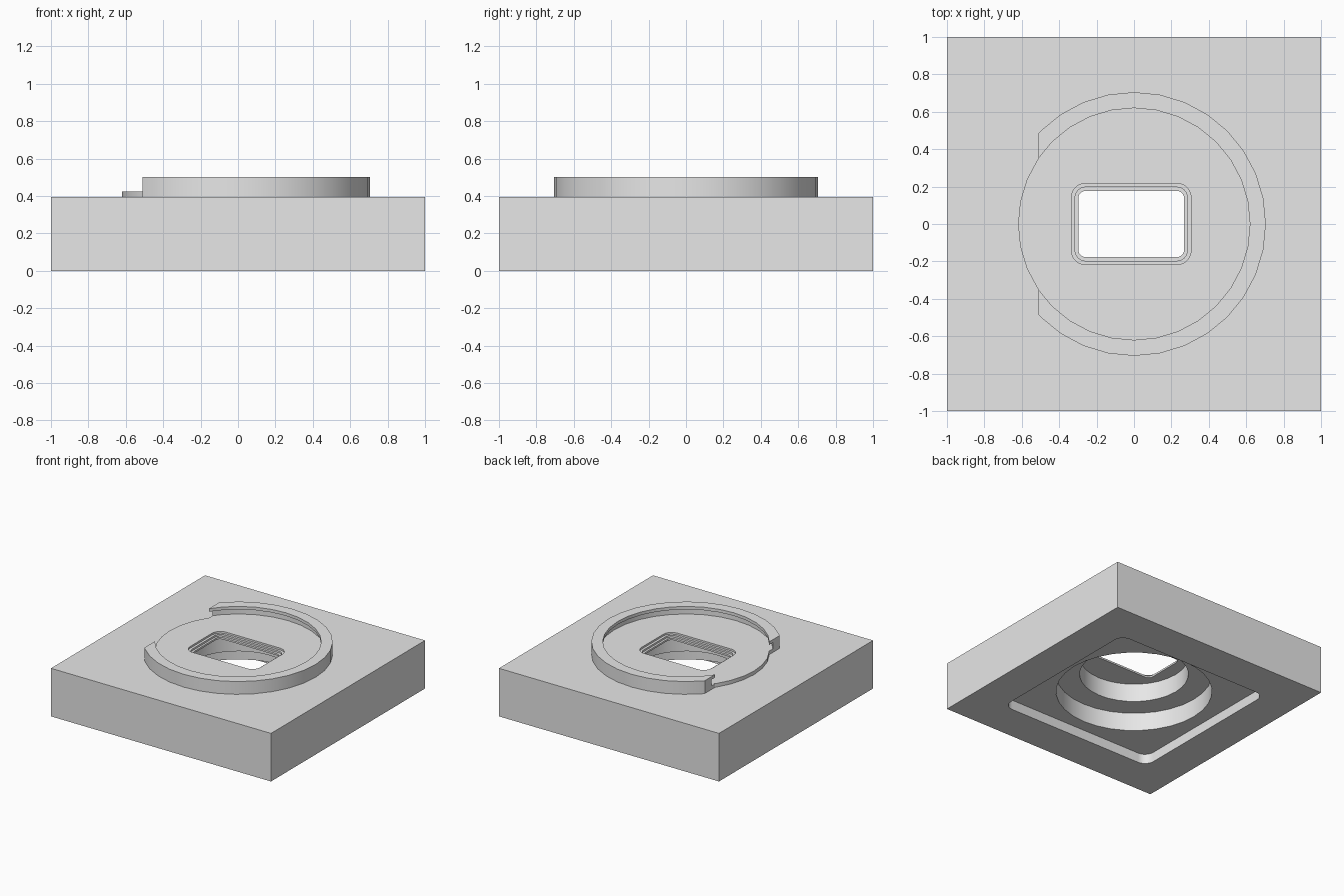
import bpy, bmesh, math

cube = bpy.data.objects.get("Cube")
if cube:
    bpy.data.objects.remove(cube, do_unlink=True)

grey = bpy.data.materials.new("light_grey")
grey.use_nodes = True
colour = (0.8, 0.8, 0.8, 1)
grey.diffuse_color = colour
grey.node_tree.nodes["Principled BSDF"].inputs["Base Color"].default_value = colour


def make_object(name, bm):
    bmesh.ops.recalc_face_normals(bm, faces=bm.faces)
    mesh = bpy.data.meshes.new(name)
    bm.to_mesh(mesh)
    bm.free()
    mesh.materials.append(grey)
    obj = bpy.data.objects.new(name, mesh)
    bpy.context.collection.objects.link(obj)
    return obj


def prism(name, outline, z0, z1):
    """Extrude a flat outline from z0 to z1."""
    bm = bmesh.new()
    face = bm.faces.new([bm.verts.new((x, y, z0)) for x, y in outline])
    top = bmesh.ops.extrude_face_region(bm, geom=[face])["geom"]
    verts = [v for v in top if isinstance(v, bmesh.types.BMVert)]
    bmesh.ops.translate(bm, verts=verts, vec=(0, 0, z1 - z0))
    return make_object(name, bm)


def circle(r, n=32):
    return [(r * math.cos(math.tau * i / n), r * math.sin(math.tau * i / n)) for i in range(n)]


def rounded(hx, hy, r, cx=0.0, steps=6):
    """Outline of a rectangle with rounded corners."""
    points = []
    for q, (sx, sy) in enumerate(((1, 1), (-1, 1), (-1, -1), (1, -1))):
        for i in range(steps + 1):
            a = math.pi / 2 * (q + i / steps)
            points.append((cx + sx * (hx - r) + r * math.cos(a), sy * (hy - r) + r * math.sin(a)))
    return points


def lathe(name, profile, n=32):
    """Revolve a closed (radius, z) profile."""
    bm = bmesh.new()
    rings = [[bm.verts.new((x, y, z)) for x, y in circle(r, n)] for r, z in profile]
    for k, ring in enumerate(rings):
        other = rings[(k + 1) % len(rings)]
        for i in range(n):
            j = (i + 1) % n
            bm.faces.new((ring[i], ring[j], other[j], other[i]))
    return make_object(name, bm)


def combine(obj, tool, operation="DIFFERENCE"):
    mod = obj.modifiers.new("boolean", "BOOLEAN")
    mod.operation, mod.solver, mod.object = operation, "EXACT", tool
    bpy.context.view_layer.objects.active = obj
    bpy.ops.object.modifier_apply(modifier=mod.name)
    bpy.data.objects.remove(tool, do_unlink=True)


square = [(-1, -1), (1, -1), (1, 1), (-1, 1)]

# Square base with a raised round seat
base = prism("base_block", square, 0, 0.395)
combine(base, prism("seat", circle(0.62), 0.3, 0.425), "UNION")

# Underside: square pocket, then two stepped round bores
combine(base, prism("pocket", rounded(0.7, 0.69, 0.08), -0.1, 0.08))
combine(base, prism("wide_bore", circle(0.588), -0.1, 0.23))
combine(base, prism("narrow_bore", circle(0.41), -0.1, 0.38))

# Stepped rectangular window through the seat
for hx, hy, r, z in ((0.283, 0.177, 0.04, 0.3), (0.3, 0.197, 0.055, 0.395), (0.32, 0.217, 0.075, 0.41)):
    combine(base, prism("window", rounded(hx, hy, r, -0.015), z, 0.6))

# Open collar with an undercut lip, cut flat on one side
collar = lathe("collar", [(0.705, 0.385), (0.705, 0.5), (0.62, 0.5), (0.62, 0.475),
                          (0.65, 0.475), (0.65, 0.424), (0.6, 0.424), (0.6, 0.385)])
combine(collar, prism("gap", [(-1, -1), (-0.51, -1), (-0.51, 1), (-1, 1)], 0.2, 0.8))

bpy.ops.object.select_all(action="DESELECT")
for obj in (base, collar):
    obj.select_set(True)
bpy.context.view_layer.objects.active = base
bpy.ops.object.shade_smooth_by_angle(angle=math.radians(30))
